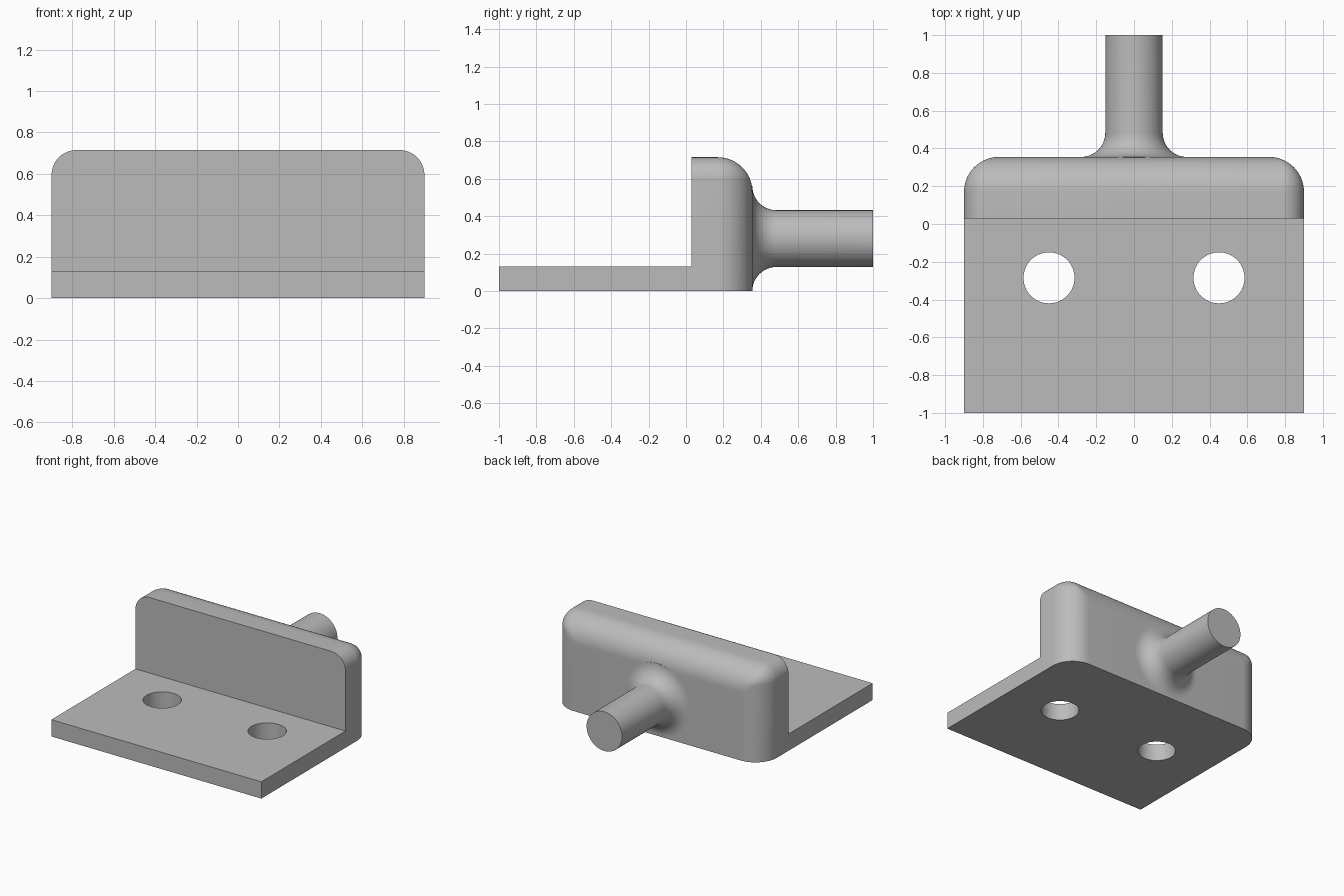
import bpy, bmesh, math
from mathutils import Matrix

old = bpy.data.objects.get("Cube")
if old:
    bpy.data.objects.remove(old, do_unlink=True)

# Shared grey metal
GREY = (0.5, 0.5, 0.5, 1)
metal = bpy.data.materials.new("grey metal")
metal.use_nodes = True
metal.diffuse_color = GREY
metal.node_tree.nodes["Principled BSDF"].inputs["Base Color"].default_value = GREY

HALF_W = 0.9
WALL_FRONT, WALL_BACK, WALL_TOP = 0.03, 0.355, 0.715
PLATE_TOP = 0.13
CORNER, ROUND = 0.12, 0.185
ROD_Z, ROD_R, FLARE = 0.28, 0.152, 0.128


def finish(name, bm):
    bmesh.ops.recalc_face_normals(bm, faces=bm.faces)
    mesh = bpy.data.meshes.new(name)
    bm.to_mesh(mesh)
    bm.free()
    mesh.materials.append(metal)
    obj = bpy.data.objects.new(name, mesh)
    bpy.context.collection.objects.link(obj)
    return obj


def smooth(obj, angle):
    bpy.ops.object.select_all(action='DESELECT')
    obj.select_set(True)
    bpy.context.view_layer.objects.active = obj
    bpy.ops.object.shade_smooth_by_angle(angle=math.radians(angle))


def loft(bm, sections):
    """Bridge closed rings of equal length and cap both ends."""
    rings = [[bm.verts.new(p) for p in s] for s in sections]
    n = len(rings[0])
    for a, b in zip(rings, rings[1:]):
        for i in range(n):
            j = (i + 1) % n
            bm.faces.new((a[i], a[j], b[j], b[i]))
    bm.faces.new(rings[0])
    bm.faces.new(rings[-1])


def wall_section(y, inset):
    """Rounded-top outline, drawn in by the inset but flat on the ground."""
    r = max(CORNER - inset, 0.03)
    w, top = HALF_W - inset, WALL_TOP - inset
    arc = [(w - r + r * math.cos(t), top - r + r * math.sin(t))
           for t in (math.pi / 2 * i / 12 for i in range(13))]
    right = [(w, 0)] + arc
    return [(x, y, z) for x, z in right] + [(-x, y, z) for x, z in reversed(right)]


# Upright wall with rounded rear edges
bm = bmesh.new()
sections = [wall_section(WALL_FRONT, 0)]
for i in range(15):
    a = math.pi / 2 * i / 14
    sections.append(wall_section(WALL_BACK - ROUND + ROUND * math.sin(a),
                                 ROUND * (1 - math.cos(a))))
loft(bm, sections)
wall = finish("bracket_body", bm)

# Flat mounting plate
bm = bmesh.new()
depth = WALL_FRONT + 1
bmesh.ops.create_cube(bm, size=1, matrix=Matrix.Translation((0, (WALL_FRONT - 1) / 2, PLATE_TOP / 2))
                      @ Matrix.Diagonal((2 * HALF_W, depth, PLATE_TOP, 1)))
plate = finish("mounting_plate", bm)

# Two screw holes
bm = bmesh.new()
for side in (-1, 1):
    bmesh.ops.create_cone(bm, cap_ends=True, segments=64, radius1=0.135, radius2=0.135, depth=1,
                          matrix=Matrix.Translation((side * 0.45, -0.285, 0)))
holes = finish("hole_cutter", bm)
holes.hide_render = True
holes.hide_viewport = True
plate.hide_render = True
plate.hide_viewport = True

# Fuse the plate to the wall, then drill
for op, other in (('UNION', plate), ('DIFFERENCE', holes)):
    mod = wall.modifiers.new(op.title(), 'BOOLEAN')
    mod.operation, mod.object, mod.solver = op, other, 'EXACT'
bpy.context.view_layer.update()
fused = bpy.data.meshes.new_from_object(wall.evaluated_get(bpy.context.evaluated_depsgraph_get()))
wall.modifiers.clear()
wall.data = fused
for helper in (plate, holes):
    bpy.data.objects.remove(helper, do_unlink=True)
smooth(wall, 35)

# Round rod flaring into the wall
bm = bmesh.new()
profile = [(ROD_R + FLARE, WALL_BACK - 0.04)]
for i in range(13):
    a = math.pi / 2 * i / 12
    profile.append((ROD_R + FLARE * (1 - math.sin(a)), WALL_BACK + FLARE * (1 - math.cos(a))))
profile.append((ROD_R, 1))
STEPS = 64
loft(bm, [[(r * math.cos(2 * math.pi * k / STEPS), y, ROD_Z + r * math.sin(2 * math.pi * k / STEPS))
           for k in range(STEPS)] for r, y in profile])
rod = finish("rod", bm)
smooth(rod, 35)
